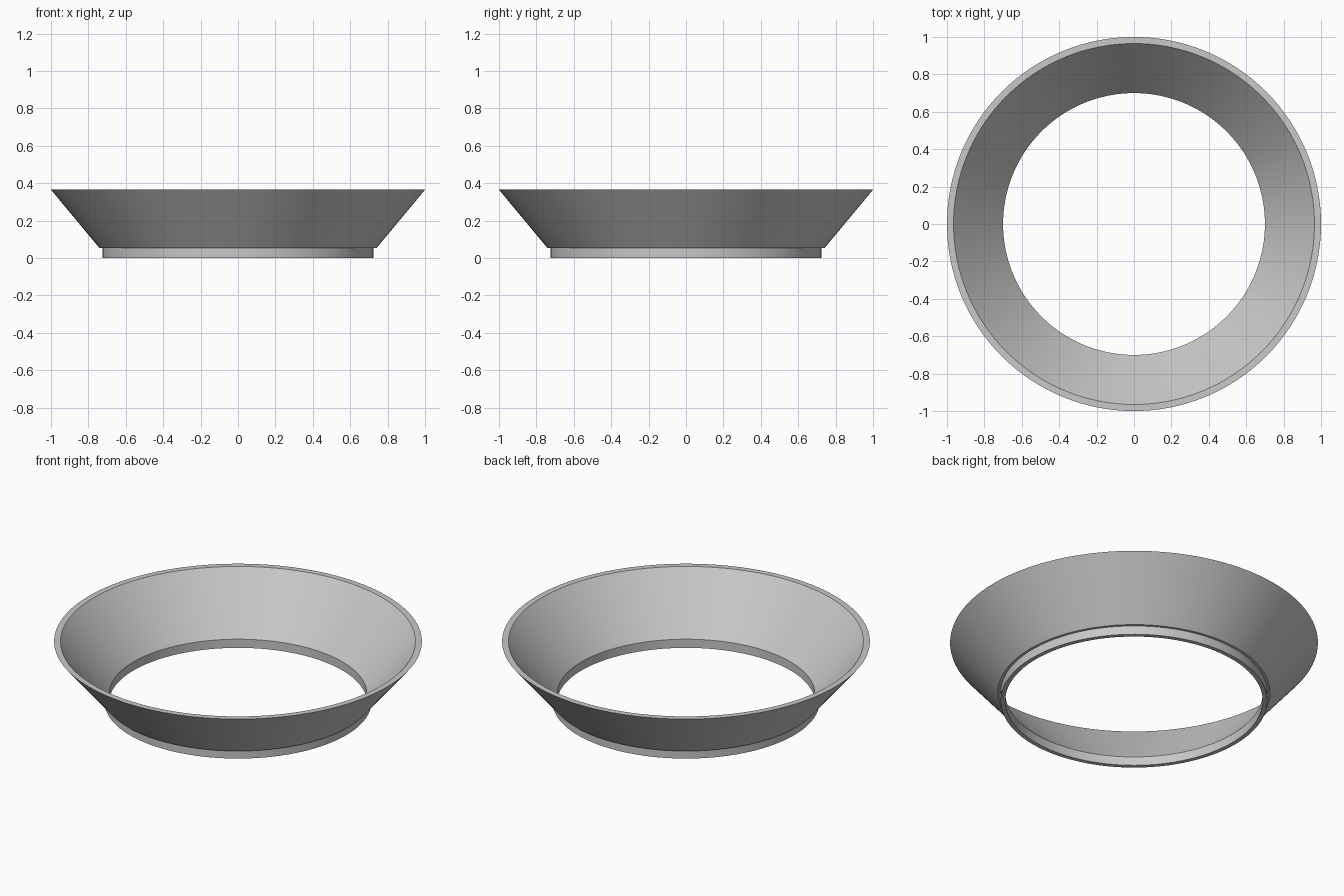
import bpy, bmesh, math

cube = bpy.data.objects.get("Cube")
if cube:
    bpy.data.objects.remove(cube, do_unlink=True)

SEGMENTS = 128

grey = bpy.data.materials.new("light_grey")
grey.use_nodes = True
colour = (0.58, 0.58, 0.58, 1)
grey.diffuse_color = colour
grey.node_tree.nodes["Principled BSDF"].inputs["Base Color"].default_value = colour


def lathe(name, profile):
    """Revolve a closed (radius, height) outline around z."""
    bm = bmesh.new()
    verts = [bm.verts.new((r, 0, z)) for r, z in profile]
    edges = [bm.edges.new((verts[i - 1], verts[i])) for i in range(len(verts))]
    bmesh.ops.spin(bm, geom=verts + edges, cent=(0, 0, 0), axis=(0, 0, 1),
                   angle=2 * math.pi, steps=SEGMENTS, use_merge=True)
    bmesh.ops.remove_doubles(bm, verts=bm.verts, dist=0.0001)
    bmesh.ops.recalc_face_normals(bm, faces=bm.faces)
    mesh = bpy.data.meshes.new(name)
    bm.to_mesh(mesh)
    bm.free()
    mesh.materials.append(grey)
    obj = bpy.data.objects.new(name, mesh)
    bpy.context.collection.objects.link(obj)
    bpy.ops.object.select_all(action="DESELECT")
    obj.select_set(True)
    bpy.context.view_layer.objects.active = obj
    bpy.ops.object.shade_smooth_by_angle(angle=math.radians(30))
    return obj


# Flared ring with a straight locating collar, as one continuous wall
lathe("flared_ring", [
    (0.70, 0.0), (0.725, 0.0),      # collar foot
    (0.725, 0.052), (0.74, 0.052),  # small step under the flare
    (1.0, 0.365), (0.965, 0.365),   # flat rim
    (0.70, 0.052),                  # bottom of the inner slope
])
